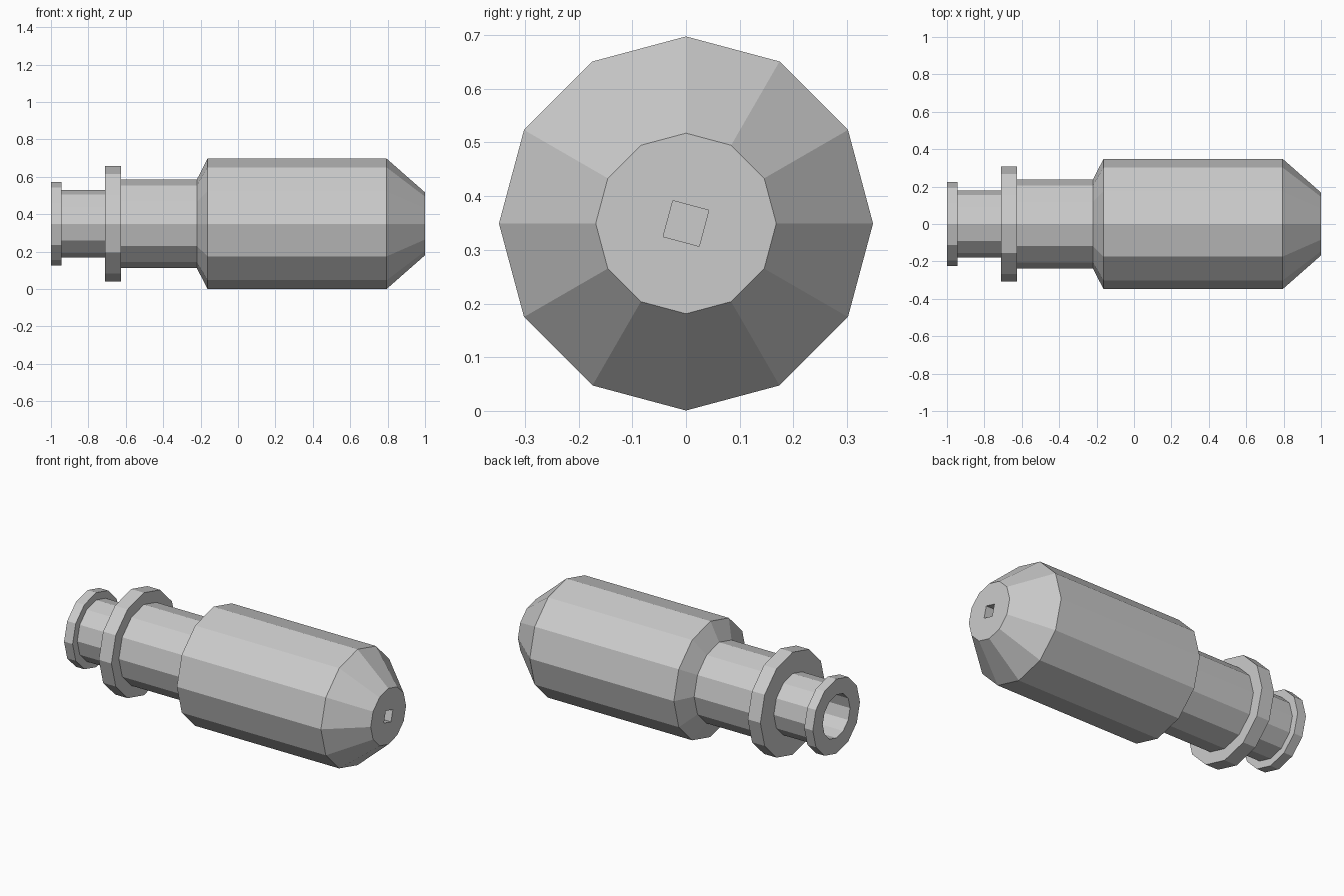
import bpy
import bmesh
from math import cos, sin, pi, radians

if "Cube" in bpy.data.objects:
    bpy.data.objects.remove(bpy.data.objects["Cube"])

AXIS_Z = 0.349


def lathe(name, profile, sides=12, start=0.0):
    """Spin (x, radius) points about the long axis and cap both ends."""
    bm = bmesh.new()
    rings = []
    for x, r in profile:
        rings.append([bm.verts.new((x, r * cos(start + 2 * pi * i / sides),
                                    AXIS_Z + r * sin(start + 2 * pi * i / sides)))
                      for i in range(sides)])
    for a, b in zip(rings, rings[1:]):
        for i in range(sides):
            j = (i + 1) % sides
            bm.faces.new((a[i], a[j], b[j], b[i]))
    bm.faces.new(rings[0])
    bm.faces.new(rings[-1])
    bmesh.ops.recalc_face_normals(bm, faces=bm.faces)
    mesh = bpy.data.meshes.new(name)
    bm.to_mesh(mesh)
    bm.free()
    obj = bpy.data.objects.new(name, mesh)
    bpy.context.collection.objects.link(obj)
    return obj


# Stepped body: blind rear bore, end rim, collar, neck, barrel, tapered nose
body = lathe("body", [
    (-0.60, 0.13), (-1.0, 0.13),
    (-1.0, 0.224), (-0.943, 0.224),
    (-0.943, 0.180), (-0.71, 0.180),
    (-0.71, 0.308), (-0.626, 0.308),
    (-0.626, 0.237), (-0.22, 0.237),
    (-0.163, 0.348), (0.795, 0.348),
    (1.0, 0.168),
])

# Square socket sunk into the nose
cutter = lathe("socket_cutter", [(0.85, 0.049), (1.1, 0.049)], 4, radians(30))
cutter.hide_render = True
cutter.hide_viewport = False
cutter.display_type = 'WIRE'

cut = body.modifiers.new("socket", 'BOOLEAN')
cut.operation = 'DIFFERENCE'
cut.solver = 'EXACT'
cut.object = cutter
